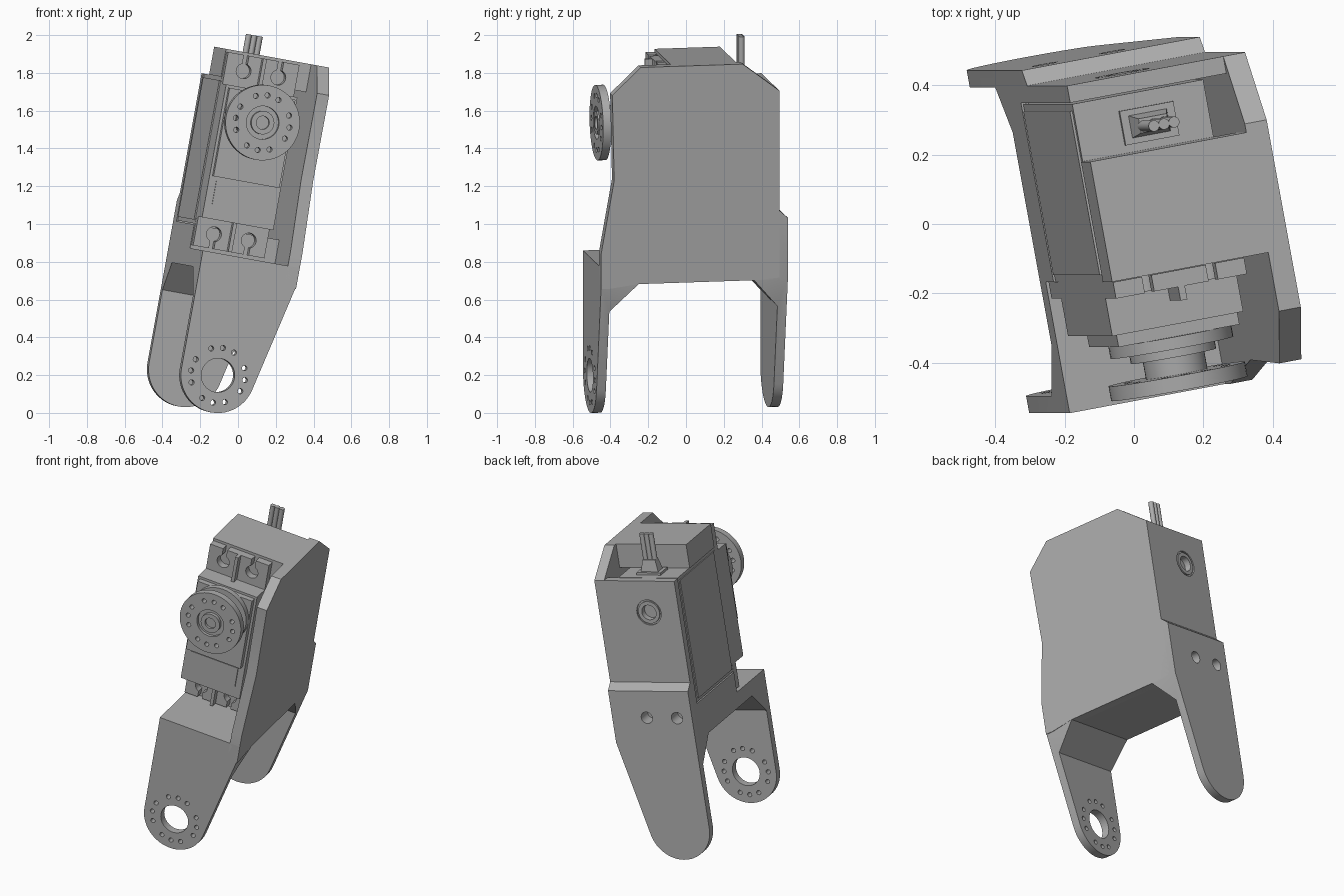
import bpy, bmesh, math
from mathutils import Matrix, Vector

cube = bpy.data.objects.get("Cube")
if cube:
    bpy.data.objects.remove(cube)

# Whole assembly leans and twists together
POSE = Matrix.Rotation(math.radians(10.3), 4, 'Y') @ Matrix.Rotation(math.radians(10.5), 4, 'Z')
AXIS = -0.23          # shared pivot line of horn, legs and rear boss
LEG_Z, HORN_Z = 0.177, 1.535

grey = bpy.data.materials.new("plain_grey")
grey.use_nodes = True
grey.diffuse_color = (0.42, 0.42, 0.42, 1)
grey.node_tree.nodes["Principled BSDF"].inputs["Base Color"].default_value = grey.diffuse_color


def finish(name, bm):
    bmesh.ops.recalc_face_normals(bm, faces=bm.faces)
    mesh = bpy.data.meshes.new(name)
    bm.to_mesh(mesh)
    bm.free()
    mesh.materials.append(grey)
    obj = bpy.data.objects.new(name, mesh)
    bpy.context.collection.objects.link(obj)
    obj.matrix_world = POSE
    return obj


def prism(name, outline, lo, hi, axis):
    """Extrude a 2D outline along x (outline is y,z) or y (outline is x,z)."""
    bm = bmesh.new()
    place = (lambda p: (lo, p[0], p[1])) if axis == 'X' else (lambda p: (p[0], lo, p[1]))
    face = bm.faces.new([bm.verts.new(place(p)) for p in outline])
    out = bmesh.ops.extrude_face_region(bm, geom=[face])
    step = Vector((hi - lo, 0, 0)) if axis == 'X' else Vector((0, hi - lo, 0))
    bmesh.ops.translate(bm, verts=[v for v in out["geom"] if isinstance(v, bmesh.types.BMVert)], vec=step)
    return finish(name, bm)


def box(name, x, y, z):
    return prism(name, [(x[0], z[0]), (x[1], z[0]), (x[1], z[1]), (x[0], z[1])], y[0], y[1], 'Y')


def disc(name, x, z, r, y0, y1, sides=40, r2=None):
    bm = bmesh.new()
    spin = Matrix.Translation((x, (y0 + y1) / 2, z)) @ Matrix.Rotation(math.pi / 2, 4, 'X')
    bmesh.ops.create_cone(bm, cap_ends=True, segments=sides, radius1=r2 or r, radius2=r,
                          depth=abs(y1 - y0), matrix=spin)
    return finish(name, bm)


def boolean(obj, cutters, operation='DIFFERENCE'):
    for cutter in cutters:
        mod = obj.modifiers.new("cut", 'BOOLEAN')
        mod.operation, mod.object, mod.solver = operation, cutter, 'EXACT'
    bpy.context.view_layer.update()
    result = bpy.data.meshes.new_from_object(obj.evaluated_get(bpy.context.evaluated_depsgraph_get()))
    obj.modifiers.clear()
    obj.data = result
    for cutter in cutters:
        bpy.data.objects.remove(cutter)


def bolt_ring(z, y0, y1):
    """Four groups of three small holes."""
    return [disc("hole", AXIS + 0.147 * math.cos(t), z + 0.147 * math.sin(t), 0.014, y0, y1, 14)
            for q in range(4) for s in (-1, 0, 1)
            for t in [math.radians(90 * q + 25 * s)]]


# Bracket: floor, back plate and both legs from one side profile
frame = prism("bracket_frame", [
    (-0.475, -0.1), (-0.475, 0.813), (-0.09, 0.813), (-0.09, 0.94), (0.435, 0.94),
    (0.435, 1.735), (0.485, 1.735), (0.485, 1.09), (0.53, 1.05), (0.53, -0.1),
    (0.48, -0.1), (0.48, 0.57), (0.348, 0.72), (-0.273, 0.72), (-0.425, 0.57),
    (-0.425, -0.1)], -0.43, 0.1, 'X')

# Trim the legs to a taper with round ends
arc = [(AXIS + 0.2 * math.cos(t), LEG_Z + 0.2 * math.sin(t))
       for t in [math.radians(-13 - 167 * i / 24) for i in range(25)]]
boolean(frame, [prism("trim", [(-0.43, 2.0), (0.1, 2.0), (0.1, 0.72)] + arc, -0.7, 0.7, 'Y')],
        'INTERSECT')

# Front leg mount, rear boss and rear screw holes
holes = [disc("hole", AXIS, LEG_Z, 0.09, -0.6, -0.3)] + bolt_ring(LEG_Z, -0.6, -0.3)
holes += [disc("hole", AXIS + s * 0.1, 0.88, 0.037, 0.44, 0.6, 24) for s in (-1, 1)]
holes.append(disc("hole", AXIS, HORN_Z, 0.047, 0.445, 0.6, 24))
groove = disc("groove", AXIS, HORN_Z, 0.08, 0.475, 0.5)
boolean(groove, [disc("core", AXIS, HORN_Z, 0.07, 0.4, 0.6)])
boolean(frame, holes + [groove])

# Side wall
prism("side_wall", [
    (-0.475, 0.70), (-0.475, 0.89), (-0.405, 1.28), (-0.415, 1.74), (-0.262, 1.885),
    (0.287, 1.885), (0.485, 1.735), (0.485, 0.73), (0.348, 0.72), (-0.273, 0.72),
    (-0.425, 0.70)], 0.035, 0.1, 'X')

# Top bridge
box("top_bridge", (-0.43, 0.04), (-0.09, 0.262), (1.735, 1.885))

# Servo case with side panel
box("servo_case", (-0.425, -0.035), (-0.09, 0.43), (0.945, 1.735))
box("servo_side_panel", (-0.432, -0.42), (-0.07, 0.41), (0.965, 1.715))
box("servo_front_case", (-0.425, -0.035), (-0.25, -0.09), (0.985, 1.70))
box("servo_gear_cover", (-0.41, -0.05), (-0.285, -0.25), (1.21, 1.685))
box("servo_label", (-0.385, -0.075), (-0.257, -0.25), (1.06, 1.19))

# Mounting tabs with keyhole slots and a centre rib
for name, z0, z1, edge in (("top_tab", 1.70, 1.87, 1.87), ("bottom_tab", 0.83, 0.985, 0.83)):
    tab = box(name, (-0.425, -0.035), (-0.14, -0.092), (z0, z1))
    mid = (z0 + z1) / 2
    cuts = []
    for s in (-1, 1):
        x = AXIS + s * 0.095
        cuts.append(disc("hole", x, mid, 0.04, -0.2, -0.05, 24))
        cuts.append(box("slot", (x - 0.014, x + 0.014), (-0.2, -0.05), sorted((mid, edge * 2 - mid))))
    boolean(tab, cuts)
    box(name + "_rib", (AXIS - 0.01, AXIS + 0.01), (-0.18, -0.14), (z0, z1))

# Output shaft and horn
disc("shaft_base", AXIS, HORN_Z, 0.18, -0.32, -0.285)
disc("shaft_collar", AXIS, HORN_Z, 0.125, -0.345, -0.32)
disc("shaft", AXIS, HORN_Z, 0.09, -0.40, -0.345)
horn = disc("horn", AXIS, HORN_Z, 0.2, -0.44, -0.397, 56)
boolean(horn, bolt_ring(HORN_Z, -0.5, -0.3) + [disc("recess", AXIS, HORN_Z, 0.088, -0.5, -0.42)])
hub = disc("horn_hub", AXIS, HORN_Z, 0.062, -0.442, -0.415)
boolean(hub, [disc("bore", AXIS, HORN_Z, 0.035, -0.5, -0.425, 24)])

# Cable boot and three wires
boot = box("cable_boot", (-0.275, -0.155), (0.30, 0.37), (1.735, 1.82))
for v in boot.data.vertices:
    if v.co.z > 1.8:
        v.co.x = -0.215 + (v.co.x + 0.215) * 0.7
        v.co.y = 0.335 + (v.co.y - 0.335) * 0.6
box("boot_flange", (-0.295, -0.135), (0.285, 0.385), (1.735, 1.75))
for i in (-1, 0, 1):
    bm = bmesh.new()
    bmesh.ops.create_cone(bm, cap_ends=True, segments=14, radius1=0.016, radius2=0.016, depth=0.18,
                          matrix=Matrix.Translation((-0.215 + i * 0.03, 0.333, 1.892)))
    finish("cable_wire", bm)

# Smooth the round surfaces, keep hard edges crisp
for obj in bpy.data.objects:
    obj.select_set(obj.type == 'MESH')
    if obj.type == 'MESH':
        bpy.context.view_layer.objects.active = obj
bpy.ops.object.shade_smooth_by_angle(angle=math.radians(30))
